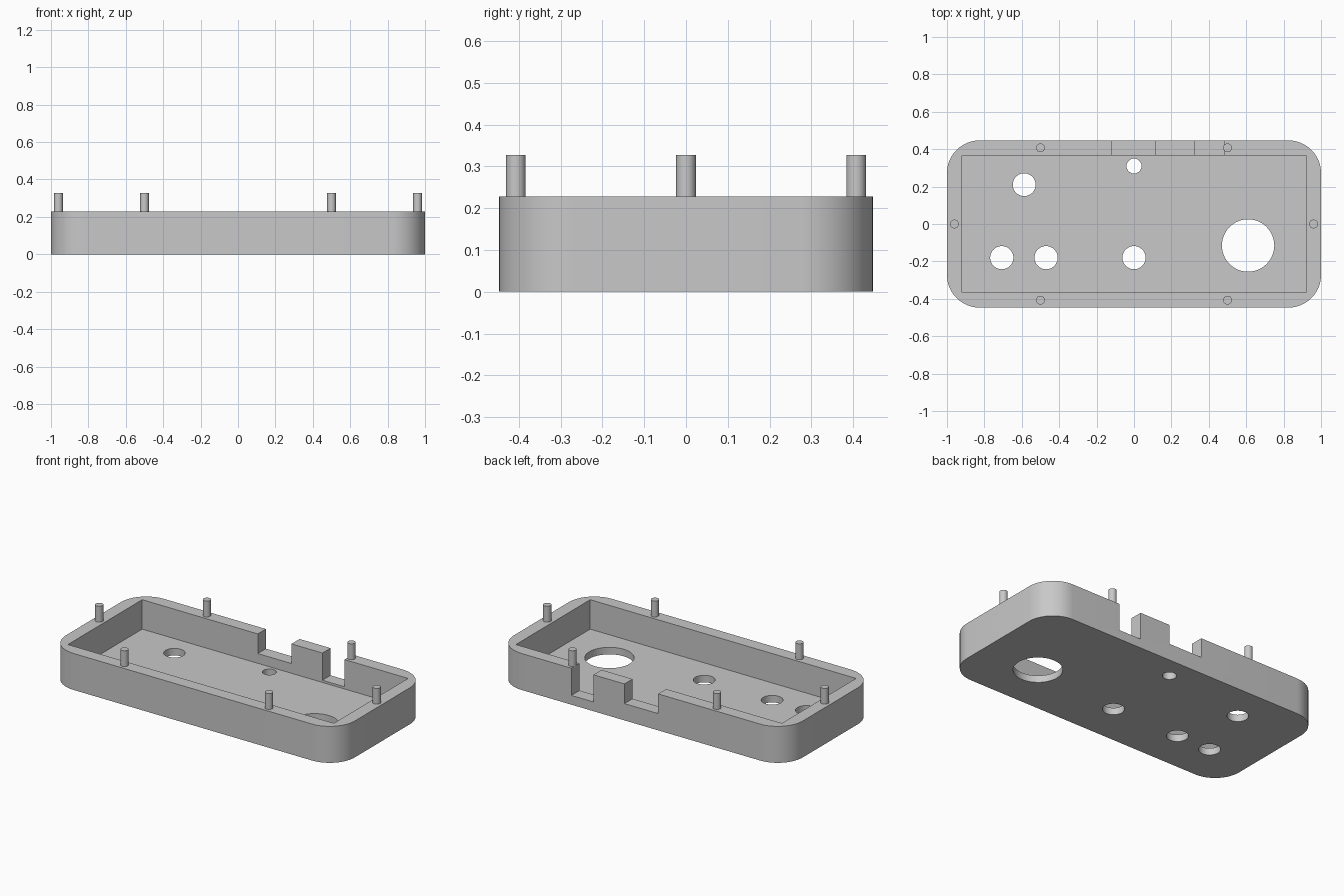
import bpy, bmesh, math

cube = bpy.data.objects.get("Cube")
if cube:
    bpy.data.objects.remove(cube, do_unlink=True)

HALF_X, HALF_Y, HEIGHT = 1.0, 0.447, 0.228
WALL, FLOOR, CORNER = 0.08, 0.044, 0.175
PIN_TOP, PIN_R = 0.327, 0.0235

grey = bpy.data.materials.new("plain grey")
grey.use_nodes = True
grey.diffuse_color = (0.58, 0.58, 0.58, 1)
grey.node_tree.nodes["Principled BSDF"].inputs["Base Color"].default_value = (0.58, 0.58, 0.58, 1)


def prism(name, outline, z0, z1):
    """Extrude a flat outline from z0 up to z1."""
    bm = bmesh.new()
    face = bm.faces.new([bm.verts.new((x, y, z0)) for x, y in outline])
    top = bmesh.ops.extrude_face_region(bm, geom=[face])["geom"]
    moved = [v for v in top if isinstance(v, bmesh.types.BMVert)]
    bmesh.ops.translate(bm, verts=moved, vec=(0, 0, z1 - z0))
    bmesh.ops.recalc_face_normals(bm, faces=bm.faces)
    mesh = bpy.data.meshes.new(name)
    bm.to_mesh(mesh)
    bm.free()
    mesh.materials.append(grey)
    obj = bpy.data.objects.new(name, mesh)
    bpy.context.collection.objects.link(obj)
    return obj


def arc(cx, cy, r, start, sweep, steps):
    return [(cx + r * math.cos(start + sweep * i / steps),
             cy + r * math.sin(start + sweep * i / steps)) for i in range(steps + 1)]


def circle(cx, cy, r, steps=48):
    return arc(cx, cy, r, 0, math.tau, steps)[:-1]


def rect(x0, x1, y0, y1):
    return [(x0, y0), (x1, y0), (x1, y1), (x0, y1)]


def cut(target, cutter):
    mod = target.modifiers.new(cutter.name, "BOOLEAN")
    mod.operation, mod.solver, mod.object = "DIFFERENCE", "EXACT", cutter
    bpy.context.view_layer.objects.active = target
    bpy.ops.object.modifier_apply(modifier=mod.name)
    bpy.data.objects.remove(cutter, do_unlink=True)


def smooth(obj):
    bpy.ops.object.select_all(action="DESELECT")
    obj.select_set(True)
    bpy.context.view_layer.objects.active = obj
    bpy.ops.object.shade_smooth_by_angle(angle=math.radians(30))


# Tray body with rounded corners
outline = []
for i, (sx, sy) in enumerate([(1, 1), (-1, 1), (-1, -1), (1, -1)]):
    outline += arc(sx * (HALF_X - CORNER), sy * (HALF_Y - CORNER), CORNER,
                   i * math.pi / 2, math.pi / 2, 16)
tray = prism("tray", outline, 0, HEIGHT)

# Square-cornered cavity
ix, iy = HALF_X - WALL, HALF_Y - WALL
cut(tray, prism("cavity", rect(-ix, ix, -iy, iy), FLOOR, HEIGHT + 0.1))

# Notches in the back wall: left edge, right edge, sill height
for x0, x1, sill in [(-0.12, 0.113, 0.105), (0.327, 0.48, 0.058)]:
    cut(tray, prism("notch", rect(x0, x1, iy - 0.02, HALF_Y + 0.1), sill, HEIGHT + 0.1))

# Round openings in the floor
for x, y, r in [(-0.587, 0.21, 0.061), (0, 0.31, 0.04), (-0.707, -0.18, 0.062),
                (-0.47, -0.18, 0.062), (0, -0.18, 0.062), (0.61, -0.115, 0.14)]:
    cut(tray, prism("hole", circle(x, y, r), -0.1, FLOOR + 0.05))
smooth(tray)

# Locating pins around the rim
rim_y = 0.407
spots = [(sx * 0.5, sy * rim_y) for sx in (-1, 1) for sy in (-1, 1)] + [(-0.96, 0), (0.96, 0)]
for i, (x, y) in enumerate(spots):
    smooth(prism(f"locating_pin_{i + 1}", circle(x, y, PIN_R, 24), HEIGHT - 0.01, PIN_TOP))
